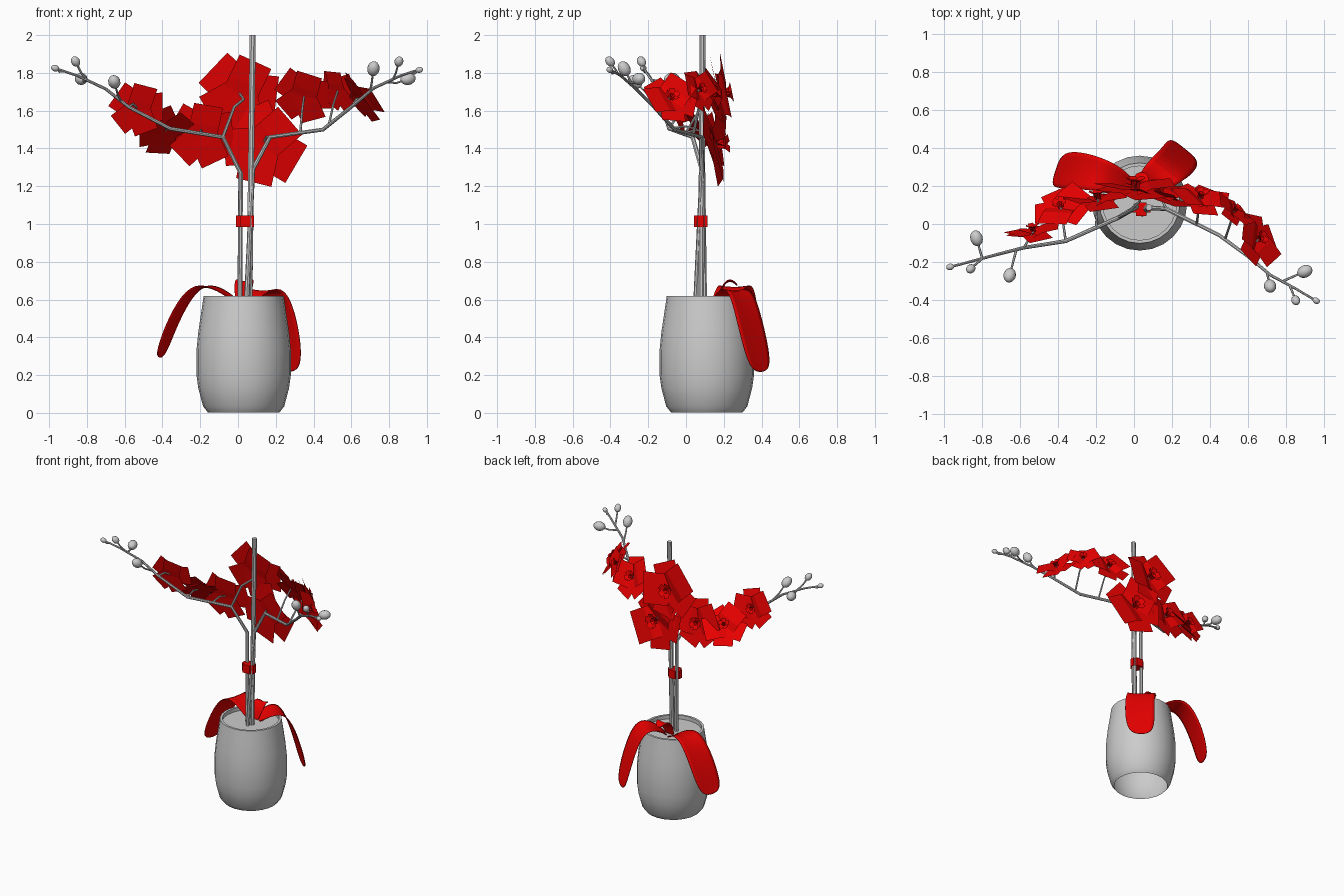
import bpy, bmesh, math
from mathutils import Vector, Matrix

if "Cube" in bpy.data.objects:
    bpy.data.objects.remove(bpy.data.objects["Cube"])

red = bpy.data.materials.new("red")
red.diffuse_color = (0.8, 0.0, 0.0, 1)
red.use_nodes = True
red.node_tree.nodes["Principled BSDF"].inputs["Base Color"].default_value = red.diffuse_color


def finish(name, bm, mat=None, smooth=None):
    me = bpy.data.meshes.new(name)
    bm.to_mesh(me)
    bm.free()
    ob = bpy.data.objects.new(name, me)
    bpy.context.collection.objects.link(ob)
    if mat:
        me.materials.append(mat)
    if smooth:
        select(ob)
        bpy.ops.object.shade_smooth_by_angle(angle=math.radians(smooth))
    return ob


def select(ob):
    bpy.ops.object.select_all(action='DESELECT')
    ob.select_set(True)
    bpy.context.view_layer.objects.active = ob


def lathe(name, profile, centre, segs=24):
    bm = bmesh.new()
    vs = [bm.verts.new((r, 0, z)) for r, z in profile]
    es = [bm.edges.new(p) for p in zip(vs, vs[1:])]
    bmesh.ops.spin(bm, geom=vs + es, cent=(0, 0, 0), axis=(0, 0, 1),
                   angle=2 * math.pi, steps=segs)
    bmesh.ops.remove_doubles(bm, verts=bm.verts, dist=1e-4)
    bmesh.ops.recalc_face_normals(bm, faces=bm.faces)
    bmesh.ops.translate(bm, verts=bm.verts, vec=centre)
    return finish(name, bm, smooth=40)


def tube(name, pts, r0, r1=None, sides=2):
    cu = bpy.data.curves.new(name, 'CURVE')
    cu.dimensions = '3D'
    cu.bevel_depth = 1
    cu.bevel_resolution = sides
    cu.use_fill_caps = True
    sp = cu.splines.new('POLY')
    sp.points.add(len(pts) - 1)
    for i, p in enumerate(pts):
        sp.points[i].co = (*p, 1)
        t = i / (len(pts) - 1)
        sp.points[i].radius = r0 + ((r1 or r0) - r0) * t
    ob = bpy.data.objects.new(name, cu)
    bpy.context.collection.objects.link(ob)
    select(ob)
    bpy.ops.object.convert(target='MESH')
    bpy.ops.object.shade_smooth_by_angle(angle=math.radians(40))
    return ob


# Open-bottomed pot wall with rim, and the soil disc
C = (0.03, 0.11, 0)
lathe("pot", [(0.19, 0.003), (0.215, 0.035),
              (0.24, 0.13), (0.25, 0.2), (0.25, 0.33), (0.24, 0.43), (0.225, 0.53),
              (0.212, 0.618), (0.195, 0.618), (0.195, 0.58)], C)
lathe("soil", [(0, 0.59), (0.197, 0.59)], C)

# Support stake and the two flower stems
tube("stake", [(0.06, 0.08, 0.58), (0.078, 0.087, 2.0)], 0.017)
left = [(0.01, 0.098, 0.58), (0.014, 0.09, 1.27), (-0.08, 0.035, 1.46), (-0.36, -0.09, 1.505),
        (-0.58, -0.125, 1.62), (-0.70, -0.155, 1.715), (-0.85, -0.195, 1.785), (-0.96, -0.225, 1.822)]
right = [(0.045, 0.052, 0.58), (0.078, 0.085, 1.29), (0.17, 0.08, 1.46), (0.45, -0.06, 1.50),
         (0.60, -0.17, 1.62), (0.72, -0.27, 1.72), (0.86, -0.345, 1.785), (0.95, -0.40, 1.815)]
tube("left_stem", left, 0.014, 0.006)
tube("right_stem", right, 0.014, 0.006)
tube("upper_branch", [(-0.08, 0.035, 1.46), (-0.02, 0.07, 1.62), (0.03, 0.12, 1.66), (0.01, 0.18, 1.69)], 0.009, 0.006)

# Clip binding stems to the stake
bm = bmesh.new()
bmesh.ops.create_cube(bm, size=1, matrix=Matrix.Translation((0.038, 0.078, 1.015))
                      @ Matrix.Diagonal((0.096, 0.073, 0.062, 1)))
bmesh.ops.bevel(bm, geom=[e for e in bm.edges if abs(e.verts[0].co.z - e.verts[1].co.z) > 0.03],
                offset=0.02, segments=2, affect='EDGES')
finish("clip", bm, red)


# Buds: (stalk start, bud centre, half length)
def bud(name, start, pos, size):
    start, pos = Vector(start), Vector(pos)
    d = pos - start
    mid = start.lerp(pos, 0.5) - Vector((0, 0, 0.012))
    tube(name + "_stalk", [start, mid, pos], 0.007, 0.005, 1)
    bm = bmesh.new()
    m = Matrix.Translation(pos) @ d.to_track_quat('Z', 'Y').to_matrix().to_4x4()
    bmesh.ops.create_uvsphere(bm, u_segments=12, v_segments=8, radius=size,
                              matrix=m @ Matrix.Diagonal((0.78, 0.78, 1, 1)))
    finish(name, bm, smooth=60)


buds = [((-0.92, -0.213, 1.81), (-0.968, -0.226, 1.825), 0.022),
        ((-0.80, -0.182, 1.763), (-0.86, -0.236, 1.86), 0.03),
        ((-0.80, -0.18, 1.763), (-0.83, -0.075, 1.768), 0.042),
        ((-0.62, -0.135, 1.65), (-0.655, -0.27, 1.752), 0.042),
        ((0.91, -0.375, 1.802), (0.96, -0.404, 1.816), 0.021),
        ((0.82, -0.323, 1.765), (0.852, -0.402, 1.86), 0.03),
        ((0.78, -0.303, 1.75), (0.90, -0.25, 1.768), 0.042),
        ((0.70, -0.255, 1.705), (0.717, -0.327, 1.822), 0.042)]
for i, b in enumerate(buds):
    bud(f"bud_{i + 1}", *b)


# Flowers: overlapping square petal cards around a small lip of cards
def card(bm, ang, r, w, z_in, z_out):
    c, s = math.cos(ang), math.sin(ang)
    rows = []
    for t, z in ((0, z_in), (0.35, z_in * 0.3 + z_out * 0.7), (1, z_out)):
        rows.append([bm.verts.new((c * r * t - s * k, s * r * t + c * k, z))
                     for k in (-w / 2, w / 2)])
    for a, b in zip(rows, rows[1:]):
        bm.faces.new((a[0], b[0], b[1], a[1]))


def flower(name, pos, normal, r, spin, root):
    bm = bmesh.new()
    for k in range(5):
        sepal = k in (0, 2, 3)
        card(bm, math.radians(90 + spin + 72 * k), r, r * (0.95 if sepal else 1.15),
             -0.08 * r, (-0.12 if sepal else 0.12) * r + 0.012 * r * k)
        card(bm, math.radians(126 + spin + 72 * k), r * 0.26, r * 0.22, 0, 0.28 * r)
    pos = Vector(pos)
    q = Vector(normal).to_track_quat('Z', 'Y')
    bmesh.ops.transform(bm, verts=bm.verts,
                        matrix=Matrix.Translation(pos) @ q.to_matrix().to_4x4())
    finish(name, bm, red)
    if root:
        mid = Vector(root).lerp(pos, 0.5) + Vector((0, 0, 0.02))
        tube(name + "_stalk", [root, mid, pos], 0.007, 0.005, 1)


flowers = [((-0.53, -0.04, 1.61), (-0.15, 1, 0.3), 0.135, 15, left[4]),
           ((-0.385, 0.09, 1.49), (-0.25, 0.65, 0.65), 0.145, 40, left[3]),
           ((-0.19, 0.13, 1.475), (-0.1, 1, 0.25), 0.165, 10, (-0.2, -0.02, 1.48)),
           ((0.01, 0.19, 1.69), (0, 1, 0.2), 0.195, 25, None),
           ((0.13, 0.165, 1.42), (0.2, 1, 0.15), 0.205, 50, right[2]),
           ((0.35, 0.14, 1.68), (0.2, 0.8, 0.45), 0.145, 20, (0.33, 0.0, 1.485)),
           ((0.53, 0.07, 1.71), (0.6, 0.7, 0.4), 0.11, 5, (0.48, -0.08, 1.52)),
           ((0.655, -0.08, 1.665), (0.7, 0.3, 0.6), 0.14, 30, right[4])]
for i, f in enumerate(flowers):
    flower(f"flower_{i + 1}", *f)


# Arching leaves, as smooth ribbons
def leaf(name, path, side, widths):
    bm = bmesh.new()
    side = Vector(side).normalized()
    rows = [[bm.verts.new(Vector(p) + side * w * k / 2 - Vector((0, 0, 0.012 if k == 0 else 0)))
             for k in (-1, 0, 1)] for p, w in zip(path, widths)]
    for a, b in zip(rows, rows[1:]):
        for j in (0, 1):
            bm.faces.new((a[j], b[j], b[j + 1], a[j + 1]))
    ob = finish(name, bm, red, 60)
    sub = ob.modifiers.new("smooth", 'SUBSURF')
    sub.levels = sub.render_levels = 2
    sol = ob.modifiers.new("thickness", 'SOLIDIFY')
    sol.thickness = 0.005


leaf("left_leaf", [(-0.01, 0.18, 0.59), (-0.09, 0.23, 0.65), (-0.2, 0.265, 0.69), (-0.29, 0.28, 0.59),
                   (-0.36, 0.285, 0.44), (-0.395, 0.28, 0.34), (-0.41, 0.28, 0.3)],
     (0.3, 0.95, 0), [0.1, 0.15, 0.18, 0.2, 0.2, 0.18, 0.11])
leaf("right_leaf", [(0.05, 0.17, 0.59), (0.1, 0.225, 0.65), (0.17, 0.285, 0.66), (0.22, 0.325, 0.53),
                    (0.25, 0.365, 0.36), (0.26, 0.385, 0.27), (0.265, 0.393, 0.225)],
     (0.78, -0.63, 0), [0.1, 0.17, 0.2, 0.21, 0.21, 0.18, 0.12])
leaf("small_leaf", [(0.02, 0.16, 0.58), (0.03, 0.19, 0.67), (0.035, 0.23, 0.715), (0.04, 0.27, 0.68)],
     (1, 0, 0), [0.07, 0.1, 0.1, 0.05])
